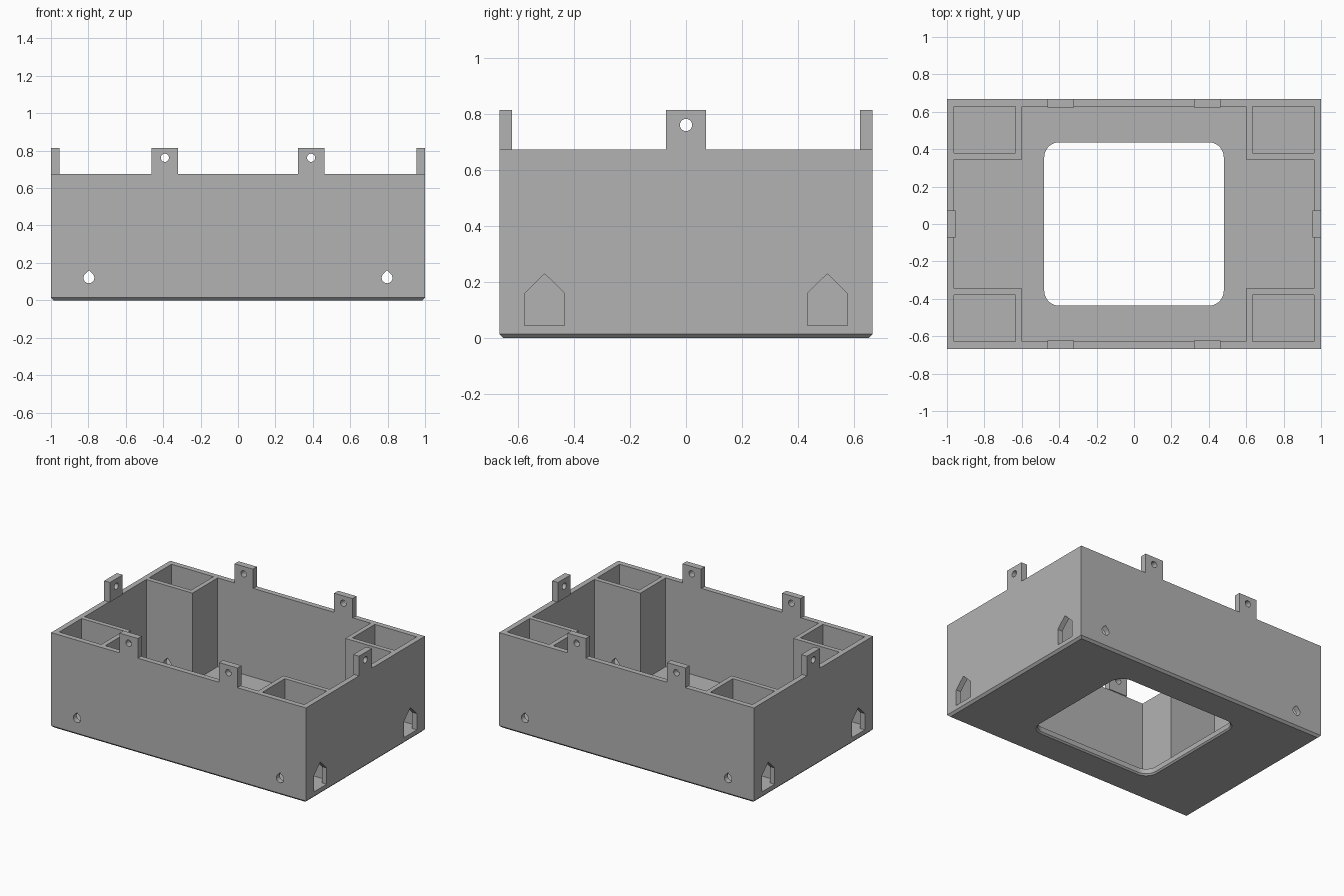
import bpy, bmesh
from math import sin, cos, pi, radians
from mathutils import Vector

if "Cube" in bpy.data.objects:
    bpy.data.objects.remove(bpy.data.objects["Cube"], do_unlink=True)

HX, HY, TOP, FLOOR, WALL = 1.0, 0.667, 0.675, 0.045, 0.038
PX, PY, DIVIDER = 0.6, 0.346, 0.033      # corner post inner faces
TAB_W, TAB_T, TAB_H = 0.143, 0.045, 0.14

grey = bpy.data.materials.new("plain grey")
grey.use_nodes = True
grey.diffuse_color = (0.45, 0.45, 0.45, 1)
grey.node_tree.nodes["Principled BSDF"].inputs["Base Color"].default_value = grey.diffuse_color


def loft(name, rings):
    """Closed solid through a stack of matching rings of points."""
    bm = bmesh.new()
    loops = [[bm.verts.new(p) for p in ring] for ring in rings]
    n = len(loops[0])
    for a, b in zip(loops, loops[1:]):
        for i in range(n):
            j = (i + 1) % n
            bm.faces.new((a[i], a[j], b[j], b[i]))
    bm.faces.new(loops[0][::-1])
    bm.faces.new(loops[-1])
    bmesh.ops.recalc_face_normals(bm, faces=bm.faces)
    mesh = bpy.data.meshes.new(name)
    bm.to_mesh(mesh)
    bm.free()
    mesh.materials.append(grey)
    obj = bpy.data.objects.new(name, mesh)
    bpy.context.collection.objects.link(obj)
    return obj


def prism(name, outline, axis, start, end):
    """Extrude a 2D outline along the x, y or z axis."""
    place = {"x": lambda u, v, d: (d, u, v),
             "y": lambda u, v, d: (u, d, v),
             "z": lambda u, v, d: (u, v, d)}[axis]
    return loft(name, [[place(u, v, d) for u, v in outline] for d in (start, end)])


def rect(x0, x1, y0, y1):
    return [(x0, y0), (x1, y0), (x1, y1), (x0, y1)]


def arc(cx, cy, r, start, end, steps):
    angles = [radians(start + (end - start) * i / steps) for i in range(steps + 1)]
    return [(cx + r * cos(a), cy + r * sin(a)) for a in angles]


def rounded_rect(hx, hy, r):
    points = []
    for k, (sx, sy) in enumerate([(1, 1), (-1, 1), (-1, -1), (1, -1)]):
        points += arc(sx * (hx - r), sy * (hy - r), r, 90 * k, 90 * k + 90, 8)
    return points


def cut(target, cutter):
    cutter.hide_render = True
    mod = target.modifiers.new("cut", "BOOLEAN")
    mod.operation, mod.solver, mod.object = "DIFFERENCE", "EXACT", cutter
    bpy.context.view_layer.objects.active = target
    bpy.ops.object.modifier_apply(modifier=mod.name)
    bpy.data.objects.remove(cutter, do_unlink=True)


def at(outline, z):
    return [(x, y, z) for x, y in outline]


# Outer block with a chamfered bottom edge
c = 0.015
body = loft("case_body", [at(rect(c - HX, HX - c, c - HY, HY - c), 0),
                          at(rect(-HX, HX, -HY, HY), c),
                          at(rect(-HX, HX, -HY, HY), TOP)])

# Cross-shaped main cavity left between the corner posts
ix, iy = HX - WALL, HY - WALL
cross = [(PX, -iy), (PX, -PY), (ix, -PY), (ix, PY), (PX, PY), (PX, iy)]
cross += [(-x, -y) for x, y in cross]
cut(body, prism("cavity", cross, "z", FLOOR, 1))

# Hollow corner posts with a pointed cable port in each end wall
for sx in (-1, 1):
    for sy in (-1, 1):
        xs = sorted((sx * (PX + DIVIDER), sx * ix))
        ys = sorted((sy * (PY + DIVIDER), sy * iy))
        cut(body, prism("pocket", rect(*xs, *ys), "z", FLOOR, 1))
        y, w = sy * 0.505, 0.0715
        port = [(y - w, FLOOR), (y + w, FLOOR), (y + w, 0.16), (y, 0.23), (y - w, 0.16)]
        cut(body, prism("port", port, "x", sx * 0.9, sx * 1.1))

# Rounded floor opening with a small chamfer underneath
c = 0.01
opening = rounded_rect(0.48, 0.437, 0.08)
wide = rounded_rect(0.48 + c, 0.437 + c, 0.08 + c)
wider = rounded_rect(0.48 + 2 * c, 0.437 + 2 * c, 0.08 + 2 * c)
cut(body, loft("opening", [at(wider, -c), at(wide, 0), at(opening, c), at(opening, 0.2)]))

# Teardrop holes running front to back through the posts
for sx in (-1, 1):
    drop = arc(sx * 0.797, 0.12, 0.029, 135, 405, 18) + [(sx * 0.797, 0.161)]
    cut(body, prism("teardrop", drop, "y", -1, 1))


# Mounting tabs with round holes, standing on the rim
def tab(name, centre, axis, side, edge):
    w = TAB_W / 2
    obj = prism(name, rect(centre - w, centre + w, TOP, TOP + TAB_H), axis,
                side * (edge - TAB_T), side * edge)
    hole = arc(centre, 0.762, 0.022, 0, 360, 24)[:-1]
    cut(obj, prism("tab_hole", hole, axis, side * 0.5, side * 1.2))
    return obj


for side, end in ((-1, "front"), (1, "back")):
    for sx, hand in ((-1, "right"), (1, "left")):
        tab(f"{end}_{hand}_tab", sx * 0.391, "y", side, HY)
for side, hand in ((-1, "right"), (1, "left")):
    tab(f"{hand}_tab", 0, "x", side, HX)

# Smooth the round holes, keep every real edge sharp
for obj in bpy.context.collection.objects:
    obj.select_set(obj.type == "MESH")
bpy.ops.object.shade_smooth_by_angle(angle=radians(25))
